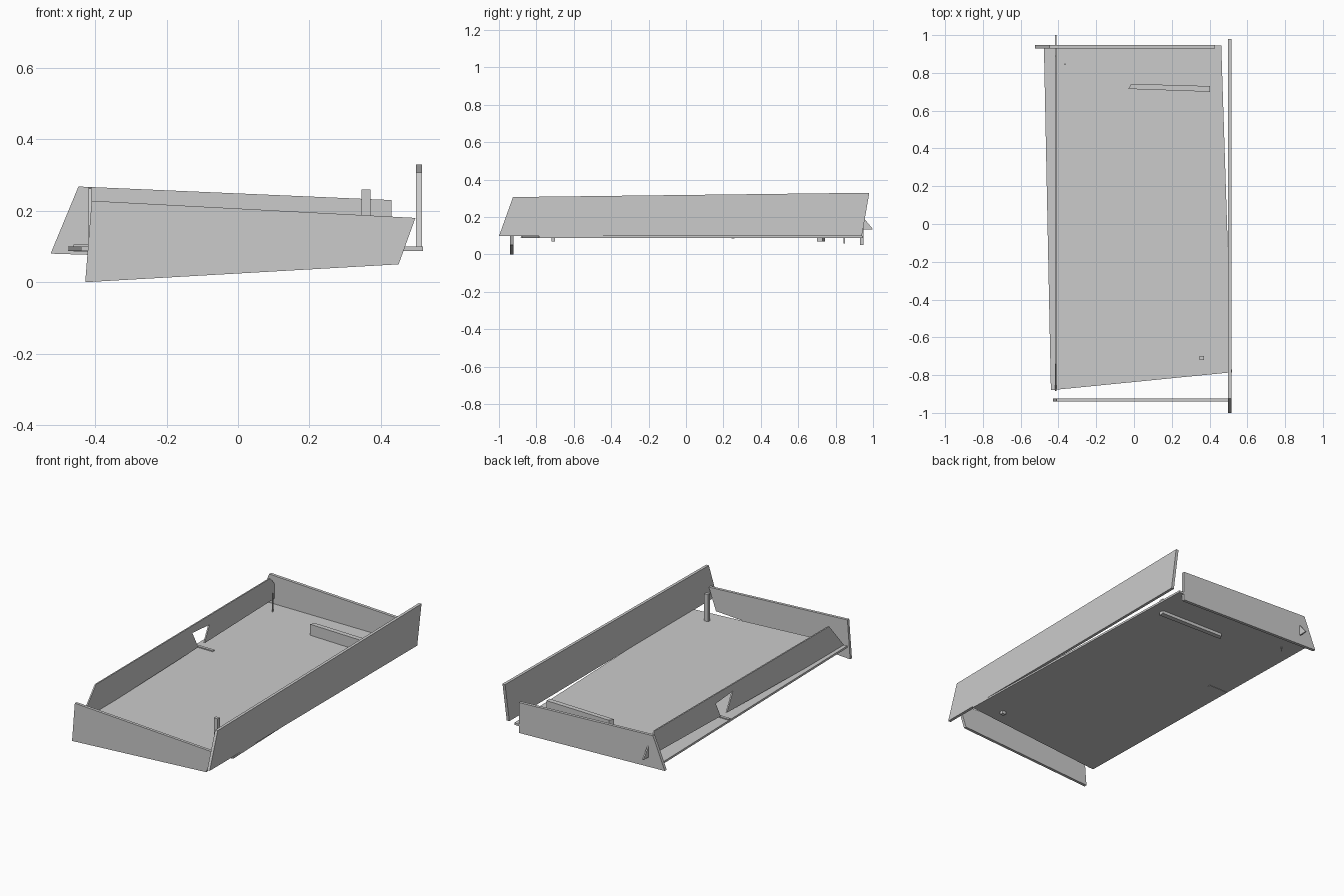
import bpy
import bmesh
from mathutils import Vector

if "Cube" in bpy.data.objects:
    bpy.data.objects.remove(bpy.data.objects["Cube"])


def slab(name, outline, axis, lo, hi):
    """Extrude a flat outline along one axis from lo to hi."""
    def place(a, b, depth):
        if axis == 'x':
            return Vector((depth, a, b))
        if axis == 'y':
            return Vector((a, depth, b))
        return Vector((a, b, depth))

    bm = bmesh.new()
    face = bm.faces.new([bm.verts.new(place(a, b, lo)) for a, b in outline])
    top = bmesh.ops.extrude_face_region(bm, geom=[face])
    moved = [v for v in top['geom'] if isinstance(v, bmesh.types.BMVert)]
    bmesh.ops.translate(bm, verts=moved, vec=place(0, 0, hi - lo))
    bmesh.ops.recalc_face_normals(bm, faces=bm.faces)
    mesh = bpy.data.meshes.new(name)
    bm.to_mesh(mesh)
    bm.free()
    obj = bpy.data.objects.new(name, mesh)
    bpy.context.collection.objects.link(obj)
    return obj


def rect(a0, a1, b0, b1):
    return [(a0, b0), (a1, b0), (a1, b1), (a0, b1)]


# Skewed floor panel
slab("floor", [(-0.44, -0.88), (0.518, -0.785), (0.462, 0.945), (-0.477, 0.945)],
     'z', 0.088, 0.10)

# Long right wall
slab("right_wall", [(-1.0, 0.098), (0.94, 0.098), (0.98, 0.33), (-0.925, 0.307)],
     'x', 0.498, 0.515)

# Short end walls
slab("front_wall", [(-0.428, 0.0), (0.45, 0.05), (0.497, 0.18), (-0.41, 0.228)],
     'y', -0.94, -0.923)
slab("back_wall", [(-0.525, 0.08), (0.43, 0.05), (0.43, 0.23), (-0.447, 0.268)],
     'y', 0.93, 0.948)

# Thin left wall, its pointed end passing through the back wall
left = slab("left_wall", [(-0.885, 0.092), (1.0, 0.135), (0.89, 0.267), (-0.74, 0.262)],
            'x', -0.419, -0.411)

# Wedge opening in the left wall
cutter = slab("opening_cutter", [(0.16, 0.223), (0.225, 0.10), (0.265, 0.10), (0.32, 0.21)],
              'x', -0.5, -0.3)
cutter.hide_render = True
cutter.hide_viewport = True
mod = left.modifiers.new("opening", 'BOOLEAN')
mod.operation = 'DIFFERENCE'
mod.solver = 'EXACT'
mod.object = cutter

# Small bars and posts standing in the floor
slab("back_bar", [(-0.03, 0.715), (0.402, 0.70), (0.402, 0.73), (-0.015, 0.742)],
     'z', 0.07, 0.165)
slab("front_post", rect(0.346, 0.371, -0.72, -0.70), 'z', 0.07, 0.26)
slab("thin_rod", rect(-0.368, -0.363, 0.842, 0.849), 'z', 0.06, 0.21)
slab("floor_strip", rect(-0.461, -0.335, 0.243, 0.26), 'z', 0.086, 0.106)
